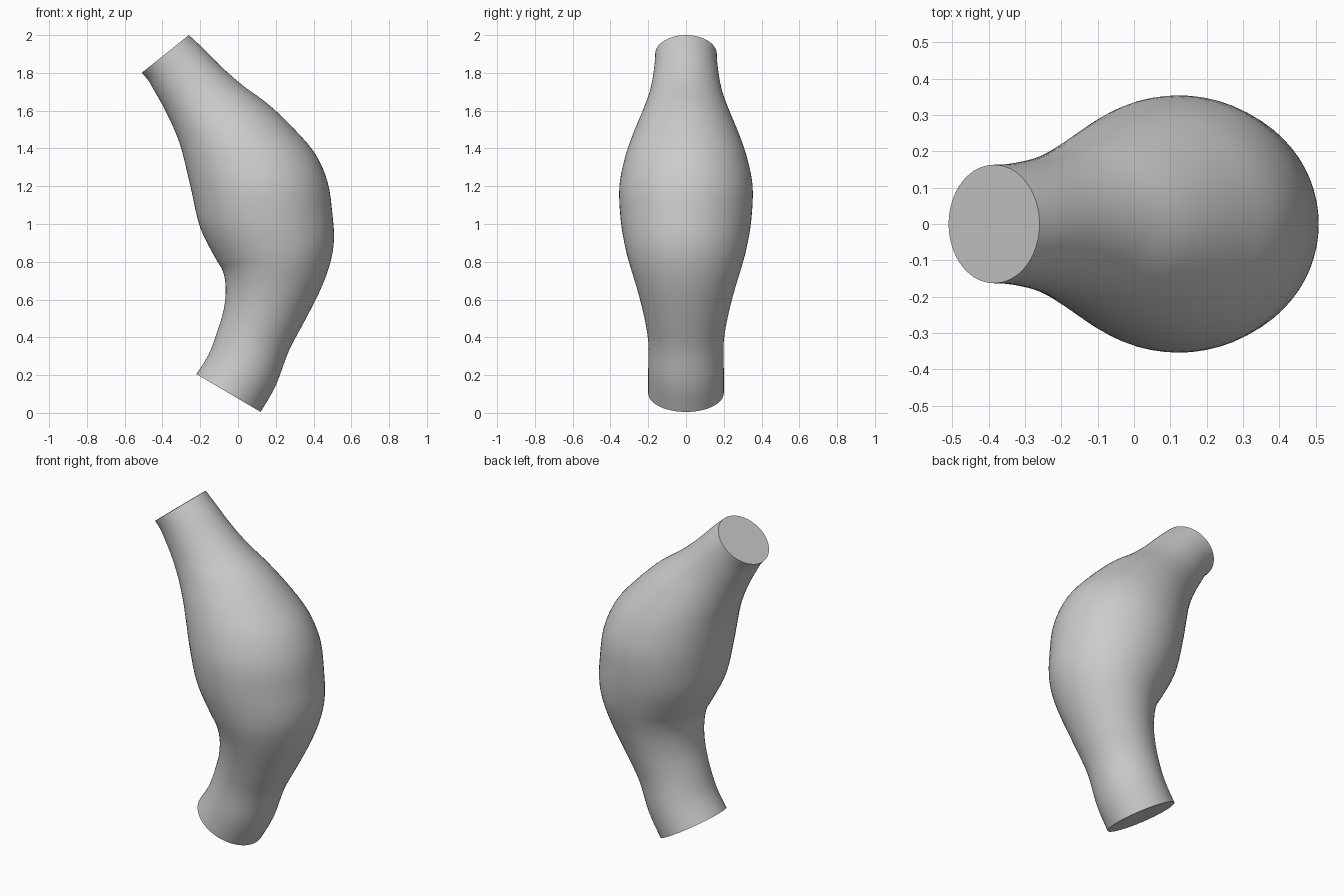
import bpy, bmesh, math
from mathutils import Vector

cube = bpy.data.objects.get("Cube")
if cube:
    bpy.data.objects.remove(cube)

SIDES, STEPS = 64, 4

# Cross-sections, bottom to top: inner edge x, z, outer edge x, z, half depth
SECTIONS = [
    (-.22, .205, .12, .005, .20), (-.155, .31, .20, .145, .20),
    (-.11, .43, .27, .33, .20), (-.075, .55, .36, .50, .225),
    (-.065, .66, .44, .66, .26), (-.08, .75, .49, .80, .295),
    (-.12, .82, .508, .92, .32), (-.20, .98, .50, 1.05, .345),
    (-.245, 1.17, .475, 1.22, .353), (-.28, 1.32, .41, 1.37, .325),
    (-.31, 1.43, .30, 1.50, .285), (-.355, 1.54, .165, 1.63, .235),
    (-.40, 1.63, .03, 1.73, .198), (-.44, 1.70, -.08, 1.825, .178),
    (-.475, 1.76, -.19, 1.935, .166), (-.51, 1.80, -.26, 2.0, .163),
]


def spline(a, b, c, d, t):
    """Smooth value between b and c."""
    return b + .5 * t * (c - a + t * (2*a - 5*b + 4*c - d + t * (3*(b - c) + d - a)))


def smooth_sections(rows):
    padded = [rows[0]] + rows + [rows[-1]]
    result = []
    for i in range(len(rows) - 1):
        for s in range(STEPS):
            result.append([spline(*v, s / STEPS) for v in zip(*padded[i:i + 4])])
    return result + [rows[-1]]


# Skin: rounded rings lofted along the bent body
bm = bmesh.new()
rings = []
for lx, lz, rx, rz, depth in smooth_sections(SECTIONS):
    inner, outer = Vector((lx, 0, lz)), Vector((rx, 0, rz))
    mid, half = (inner + outer) / 2, (outer - inner) / 2
    angles = [math.tau * k / SIDES for k in range(SIDES)]
    rings.append([bm.verts.new(mid + half * math.cos(a) + Vector((0, depth * math.sin(a), 0)))
                  for a in angles])
for low, high in zip(rings, rings[1:]):
    for k in range(SIDES):
        n = (k + 1) % SIDES
        bm.faces.new((low[k], low[n], high[n], high[k]))

# Flat end caps
bm.faces.new(rings[0][::-1])
bm.faces.new(rings[-1])
bmesh.ops.recalc_face_normals(bm, faces=bm.faces)

mesh = bpy.data.meshes.new("bent_bulging_tube")
bm.to_mesh(mesh)
bm.free()
body = bpy.data.objects.new("bent_bulging_tube", mesh)
bpy.context.collection.objects.link(body)

# Plain grey
grey = bpy.data.materials.new("plain_grey")
grey.use_nodes = True
colour = (.6, .6, .6, 1)
grey.diffuse_color = colour
grey.node_tree.nodes["Principled BSDF"].inputs["Base Color"].default_value = colour
mesh.materials.append(grey)

bpy.ops.object.select_all(action="DESELECT")
body.select_set(True)
bpy.context.view_layer.objects.active = body
bpy.ops.object.shade_smooth_by_angle(angle=math.radians(40))
